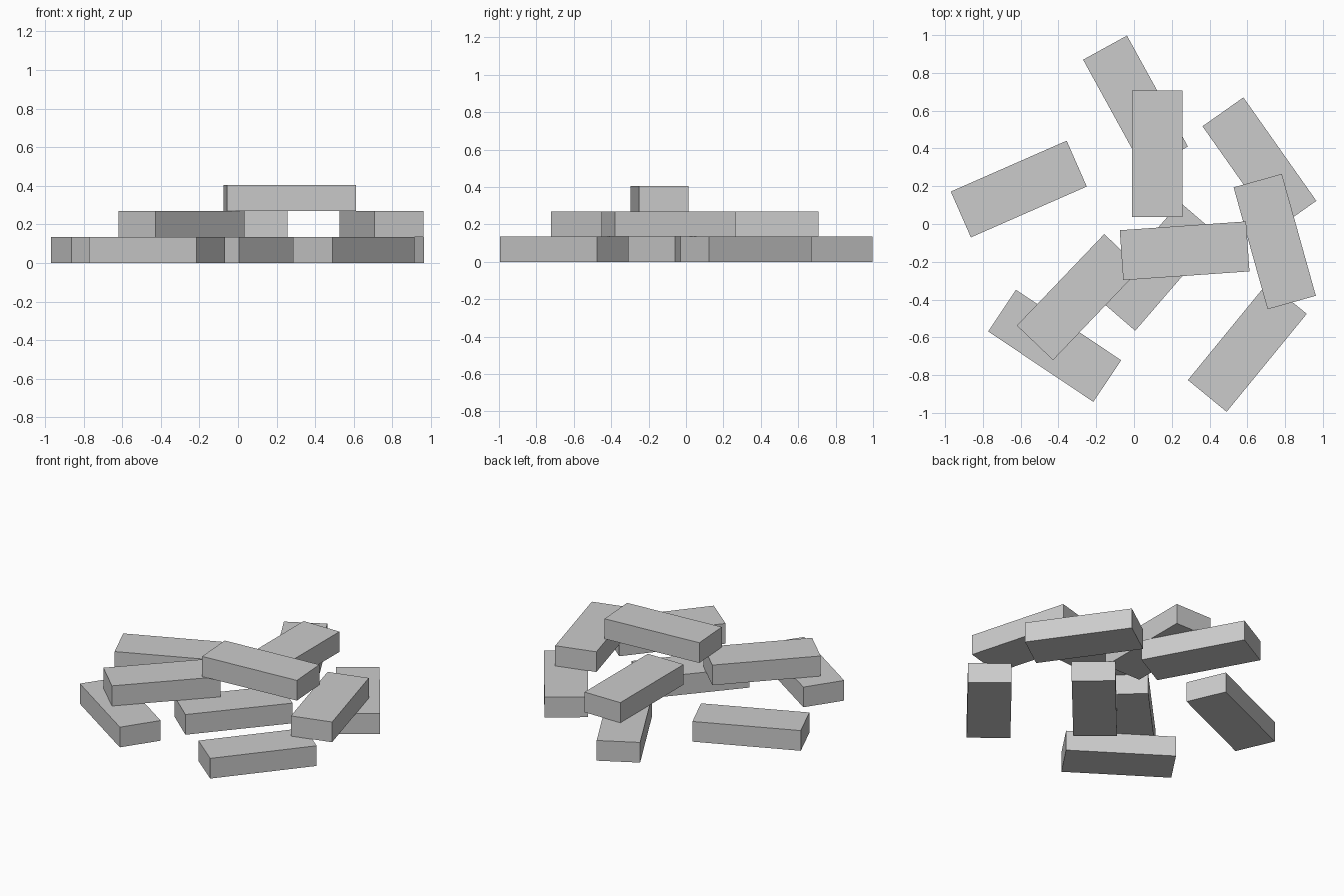
import bpy
from math import radians

if "Cube" in bpy.data.objects:
    bpy.data.objects.remove(bpy.data.objects["Cube"])

LENGTH, WIDTH, HEIGHT = 0.67, 0.265, 0.135


def brick(name, x, y, layer, angle):
    """Flat box lying on the given layer, turned about z."""
    bpy.ops.mesh.primitive_cube_add(
        size=1, location=(x, y, (layer + 0.5) * HEIGHT),
        rotation=(0, 0, radians(angle)))
    ob = bpy.context.object
    ob.name = name
    ob.scale = (LENGTH, WIDTH, HEIGHT)


# Each layer: (x, y, angle) per brick
layers = [
    ("ground_brick", [(-0.61, 0.185, 23.7), (0.008, 0.64, -61.2),
                      (0.664, 0.32, -54.8), (0.60, -0.651, 50.7),
                      (0.125, -0.225, 49.2), (-0.42, -0.645, -33.8)]),
    ("middle_brick", [(0.123, 0.373, 90), (0.745, -0.093, -74.4),
                      (-0.293, -0.387, 46.3)]),
    ("top_brick", [(0.268, -0.142, 4)]),
]
for level, (label, bricks) in enumerate(layers):
    for i, (x, y, angle) in enumerate(bricks, 1):
        brick(f"{label}_{i}", x, y, level, angle)
